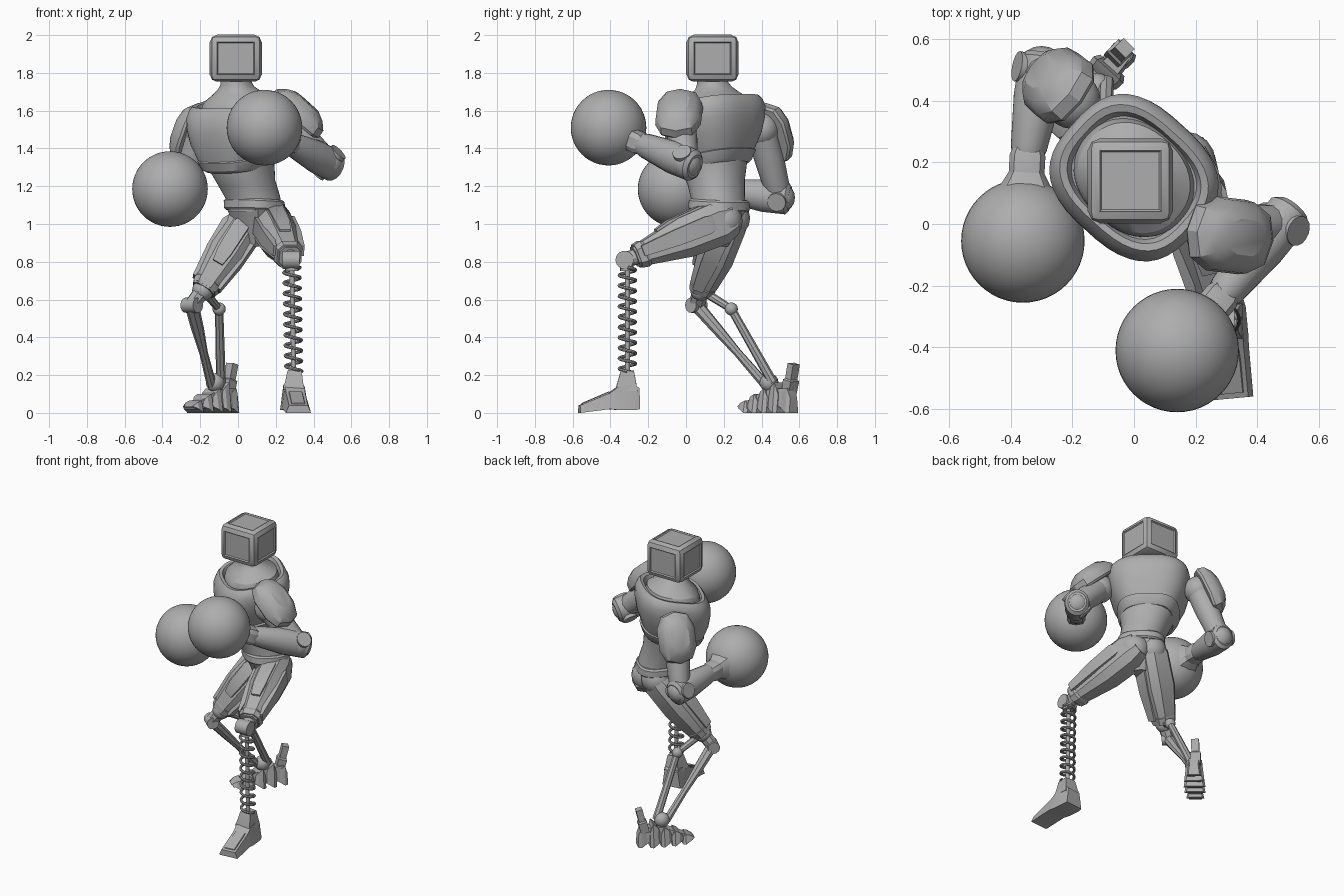
import bpy, bmesh
from math import cos, sin, pi, copysign
from mathutils import Vector as V

cube = bpy.data.objects.get("Cube")
if cube:
    bpy.data.objects.remove(cube, do_unlink=True)

grey = bpy.data.materials.new("plain_grey")
grey.use_nodes = True
grey.diffuse_color = (0.42, 0.42, 0.42, 1)
grey.node_tree.nodes["Principled BSDF"].inputs["Base Color"].default_value = (0.42, 0.42, 0.42, 1)
parts = []


def finish(name, bm):
    bmesh.ops.recalc_face_normals(bm, faces=bm.faces)
    me = bpy.data.meshes.new(name)
    bm.to_mesh(me)
    bm.free()
    me.materials.append(grey)
    ob = bpy.data.objects.new(name, me)
    bpy.context.collection.objects.link(ob)
    parts.append(ob)
    return ob


def section(n, p):
    """Unit superellipse: p=2 is round, a high p is square."""
    angles = [2 * pi * (i + 0.5) / n for i in range(n)]
    f = lambda v: copysign(abs(v) ** (2 / p), v)
    return [(f(cos(a)), f(sin(a))) for a in angles]


def loft(name, rings):
    bm = bmesh.new()
    rows = [[bm.verts.new(co) for co in ring] for ring in rings]
    n = len(rows[0])
    for r, s in zip(rows, rows[1:]):
        for i in range(n):
            bm.faces.new((r[i], r[(i + 1) % n], s[(i + 1) % n], s[i]))
    bm.faces.new(rows[0])
    bm.faces.new(rows[-1])
    return finish(name, bm)


def limb(name, start, end, prof, n=8, p=2, up=(0, 0, 1), lift=(0, 0)):
    """Loft from start to end; prof holds (fraction, half width, half height)."""
    a, b = V(start), V(end)
    d = (b - a).normalized()
    side = d.cross(V(up)).normalized()
    top = side.cross(d)
    shift = side * lift[0] + top * lift[1]
    return loft(name, [[a.lerp(b, t) + shift + side * (w * x) + top * (h * y)
                        for x, y in section(n, p)] for t, w, h in prof])


def rod(name, start, end, r0, r1=None, n=12):
    return limb(name, start, end, [(0, r0, r0), (1, r1 or r0, r1 or r0)], n, up=(0.3, 0.2, 0.9))


def ball(name, c, r, seg=16):
    bm = bmesh.new()
    bmesh.ops.create_uvsphere(bm, u_segments=seg, v_segments=seg // 2, radius=r)
    bmesh.ops.translate(bm, vec=c, verts=bm.verts)
    return finish(name, bm)


# The torso is turned towards the model's right
LEFT, FRONT = V((0.74, -0.67, 0)), V((-0.67, -0.74, 0))


def torso(name, prof, shear=0.0, p=2.5, n=40):
    """Stacked sections (z, half width, half depth, centre x, centre y)."""
    return loft(name, [[V((cx, cy, z - shear * b * y)) + LEFT * (a * x) + FRONT * (b * y)
                        for x, y in section(n, p)] for z, a, b, cx, cy in prof])


torso("neck_and_abdomen", [
    (1.08, .14, .135, .09, .175), (1.14, .14, .135, .08, .17), (1.22, .15, .145, .045, .16),
    (1.3, .17, .165, .02, .15), (1.45, .2, .18, 0, .15), (1.62, .205, .17, 0, .15),
    (1.655, .19, .16, 0, .15), (1.69, .135, .12, -.005, .148), (1.72, .095, .092, -.01, .145),
    (1.745, .08, .08, -.01, .14), (1.79, .08, .08, -.01, .14)], 0.12, 2.2)
torso("chest_armour", [
    (1.3, .165, .165, .015, .15), (1.315, .18, .182, .01, .15), (1.36, .2, .2, .005, .15),
    (1.365, .192, .192, 0, .15), (1.45, .235, .22, 0, .15), (1.53, .257, .232, 0, .15),
    (1.59, .265, .23, 0, .15), (1.63, .255, .212, 0, .15), (1.65, .238, .195, 0, .15),
    (1.645, .215, .175, 0, .15), (1.61, .2, .165, 0, .15)], 0.2, 2.8)
torso("belt", [(1.07, .145, .138, .09, .175), (1.08, .155, .147, .09, .175),
               (1.12, .152, .145, .085, .175), (1.13, .142, .135, .085, .175)], -0.05, 2.6)
torso("pelvis", [(.88, .04, .05, .09, .17), (.96, .09, .09, .1, .18),
                 (1.08, .14, .135, .095, .175)], 0, 3, 12)

# Box head, chamfered, with shallow panels
bm = bmesh.new()
bmesh.ops.create_cube(bm, size=1)
bmesh.ops.scale(bm, vec=(.27, .27, .245), verts=bm.verts)
bmesh.ops.bevel(bm, geom=bm.edges[:], offset=.032, segments=2, profile=.5, affect='EDGES')
bm.normal_update()
panels = [f for f in bm.faces if f.calc_area() > .03 and f.normal.z > -.5]
bmesh.ops.inset_individual(bm, faces=panels, thickness=.006, depth=.004)
bmesh.ops.inset_individual(bm, faces=panels, thickness=.008, depth=-.008)
bmesh.ops.translate(bm, vec=(-.012, .14, 1.877), verts=bm.verts)
finish("head", bm)
for i in range(7):
    ball("head_rivet", (-.102 + i * .03, .035, 1.99), .004, 8)

# Arms and ball gloves
arms = {
    "left": dict(shoulder=(.26, -.03, 1.53), elbow=(.475, .0, 1.325), wrist=(.28, -.24, 1.425),
                 glove=(.14, -.41, 1.51), plate=(.33, -.04, 1.605), out=(.66, -.08, .75)),
    "right": dict(shoulder=(-.2, .4, 1.5), elbow=(-.3, .495, 1.14), wrist=(-.345, .22, 1.175),
                  glove=(-.36, -.055, 1.185), plate=(-.265, .465, 1.49), out=(-.72, .55, .4)),
}
for side, a in arms.items():
    sh, el, wr, gl = (V(a[k]) for k in ("shoulder", "elbow", "wrist", "glove"))
    ball(side + "_shoulder_joint", sh, .092, 20)
    limb(side + "_upper_arm", sh, el, [(0, .08, .08), (.4, .08, .08), (.8, .07, .07), (1, .06, .06)],
         14, up=(.1, .9, .3))
    ball(side + "_elbow", el, .082, 20)
    pin = (wr - el).cross(sh - el).normalized()
    rod(side + "_elbow_pin", el - pin * .085, el + pin * .085, .05, n=16)
    limb(side + "_forearm", el, wr, [(-.2, .06, .065), (-.14, .078, .086), (.3, .078, .088),
                                     (.9, .06, .066), (1, .052, .055)], 16)
    limb(side + "_cuff", wr, gl, [(-.1, .05, .05), (0, .06, .06), (.2, .06, .06),
                                  (.45, .1, .1), (.5, .095, .095)], 10, 3)
    ball(side + "_glove", gl, .2, 48)
    out, c = V(a["out"]).normalized(), V(a["plate"])
    limb(side + "_shoulder_plate", c - out * .06, c + out * .055,
         [(0, .118, .162), (.12, .126, .172), (.5, .12, .166), (.8, .095, .13), (1, .06, .085)], 10, 2.6)

# Thighs with long armour strips
thighs = {
    "left": ((.165, .2, 1.015), (.275, -.27, .825), (0, 0, 1),
             [(-.1, .08, .09), (.05, .105, .122), (.45, .097, .115), (.85, .072, .073), (1, .06, .058)]),
    "right": ((.06, .24, 1.03), (-.185, .08, .65), (0, -1, .3),
              [(-.1, .07, .07), (.05, .1, .1), (.5, .105, .104), (.85, .08, .08), (1, .065, .065)]),
}
for side, (hip, knee, up, prof) in thighs.items():
    limb(side + "_thigh", hip, knee, prof, 8, 3, up)
    ball(side + "_hip_joint", hip, .1, 16)
    for k in (-1, 1):
        limb(side + "_thigh_side_strip", hip, knee,
             [(.12, .02, .035), (.2, .035, .05), (.55, .03, .045), (.93, .008, .03)], 4, 20, up, (k * .076, .02))
    limb(side + "_thigh_top_strip", hip, knee,
         [(.08, .025, .02), (.2, .045, .04), (.55, .042, .03), (.7, .03, .01)],
         4, 20, up, (0, .087))
    limb(side + "_knee_band", hip, knee, [(.88, .07, .07), (.91, .078, .076), (.98, .07, .068)], 8, 3, up)

# Left lower leg: knee pin, coil spring, rod and wedge foot
knee = V((.28, -.325, .81))
rod("left_knee_pin", knee - V((.045, 0, 0)), knee + V((.045, 0, 0)), .048, n=20)
rod("left_knee_link", (.275, -.25, .83), knee, .042)
rod("left_spring_cap", (.285, -.313, .8), (.285, -.313, .75), .036)
rod("left_spring_rod", (.285, -.31, .78), (.295, -.31, .2), .013)
turns, steps = 10, 20
cu = bpy.data.curves.new("left_spring", 'CURVE')
cu.dimensions, cu.bevel_depth, cu.bevel_resolution = '3D', .009, 2
sp = cu.splines.new('POLY')
sp.points.add(turns * steps)
for i, pt in enumerate(sp.points):
    t, ang = i / (turns * steps), 2 * pi * i / steps
    pt.co = (.285 + .01 * t + .043 * cos(ang), -.31 + .043 * sin(ang), .77 - .55 * t, 1)
cu.materials.append(grey)
spring = bpy.data.objects.new("left_spring", cu)
bpy.context.collection.objects.link(spring)
parts.append(spring)
limb("left_ankle", (.295, -.315, .12), (.3, -.31, .225),
     [(0, .06, .06), (.35, .05, .052), (.9, .04, .038), (1, .036, .034)], 4, 20, (0, 1, 0))


def foot_block(name, heel, toe, cuts):
    """Box sections from heel to toe: (fraction, half width, bottom, top)."""
    a, b = V(heel), V(toe)
    s = (b - a).normalized().cross(V((0, 0, 1)))
    rings = []
    for t, w, lo, hi in cuts:
        c = a.lerp(b, t)
        rings.append([c + s * (w * k) + V((0, 0, z))
                      for k, z in ((-1, lo), (1, lo), (.75, hi), (-.75, hi))])
    return loft(name, rings)


foot_block("left_foot", (.29, -.25, 0), (.32, -.565, 0),
           [(0, .065, .02, .13), (.08, .07, .015, .15), (.35, .07, .015, .14),
            (.5, .068, .02, .105), (1, .067, 0, .04)])
foot_block("left_foot_plate", (.29, -.25, 0), (.32, -.565, 0),
           [(.5, .045, .06, .113), (.95, .045, .03, .052)])

# Right lower leg: knee hinge, paired struts
knee, hinge = V((-.185, .08, .65)), V((-.1, .24, .55))
front_joint, ankle = V((-.245, .055, .57)), V((-.14, .42, .15))
ball("right_knee", knee, .058)
rod("right_knee_fork", knee, front_joint, .045, .042, 8)
rod("right_knee_pin", front_joint - LEFT * .045, front_joint + LEFT * .045, .04, n=14)
rod("right_knee_link", knee, hinge, .024, .02, 8)
ball("right_rear_hinge", hinge, .035)
limb("right_front_strut", front_joint, ankle,
     [(0, .038, .036), (.3, .034, .03), (.6, .023, .022), (1, .026, .026)], 8)
rod("right_rear_strut", hinge, (-.09, .46, .16), .022, .026, 8)

# Right foot: overlapping tapered slabs with a heel post
heel, toe = (-.02, .57, 0), (-.27, .29, 0)
slabs = [(0, .045, .13), (.2, .065, .16), (.39, .07, .13), (.58, .068, .1), (.77, .058, .065)]
for t, w, h in slabs:
    foot_block("right_foot_slab", heel, toe,
               [(t, w * .8, .0, h * .6), (t + .05, w, 0, h), (t + .13, w * .95, .02, h * .85),
                (t + .21, w * .6, .035, h * .5)])
foot_block("right_foot_core", heel, toe, [(.05, .035, .03, .13), (.4, .05, .03, .13), (.95, .04, .02, .04)])
ball("right_ankle", (-.12, .44, .16), .05)
limb("right_heel_post", (-.06, .545, .1), (-.03, .57, .26),
     [(0, .03, .028), (.45, .034, .03), (.5, .026, .022), (1, .026, .022)], 4, 20, (-.7, -.7, 0))

# Turn the spring into a mesh, then shade everything by angle
bpy.ops.object.select_all(action='DESELECT')
for ob in parts:
    ob.select_set(True)
bpy.context.view_layer.objects.active = spring
bpy.ops.object.convert(target='MESH')
bpy.ops.object.shade_smooth_by_angle(angle=0.5)
